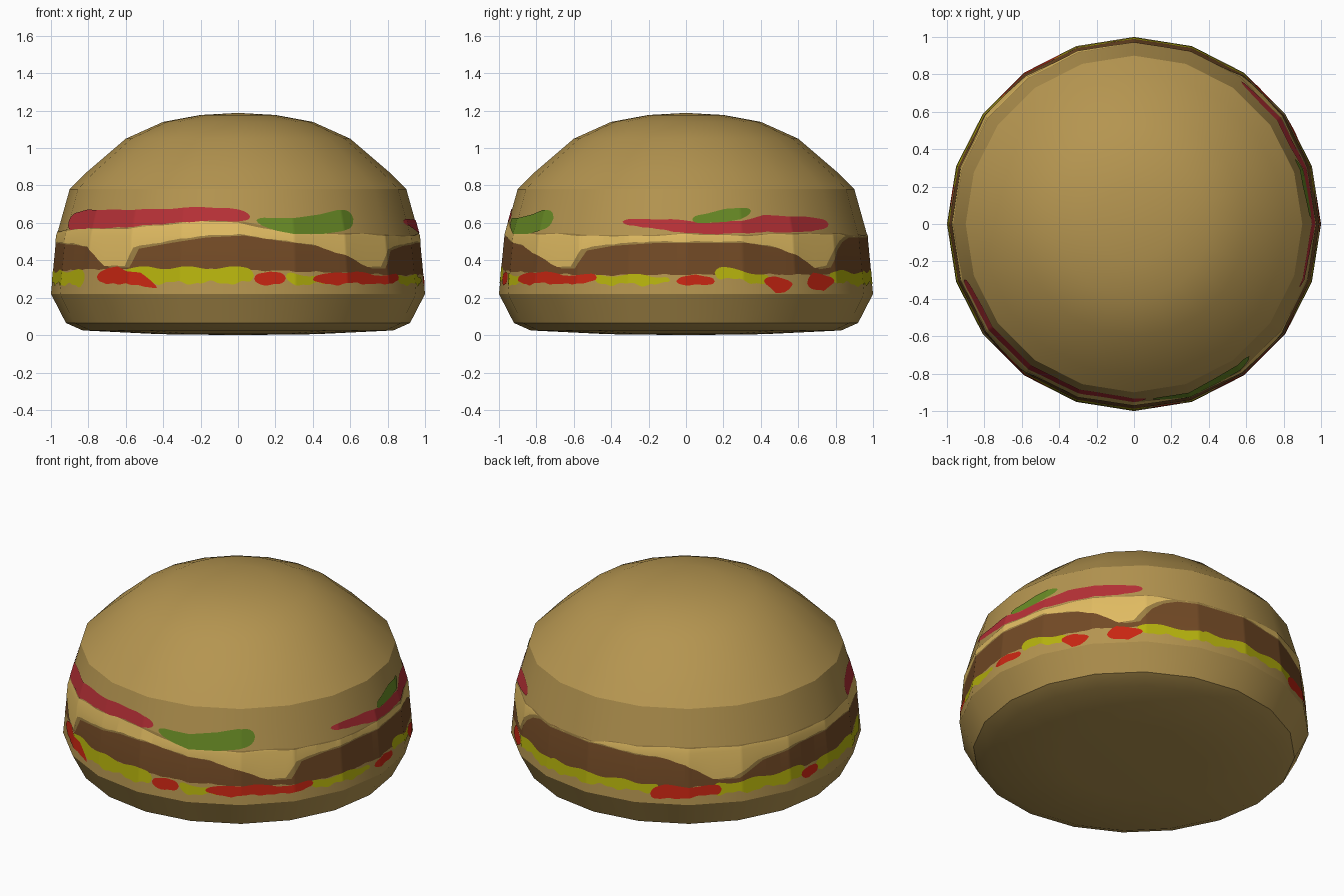
import bpy, bmesh, math

SIDES = 20
STEP = 360 / SIDES
BEND = 0.53  # height where the two bun halves meet


def material(name, rgb):
    m = bpy.data.materials.new(name)
    m.diffuse_color = (*rgb, 1)
    return m


BUN = material("bun tan", (0.46, 0.30, 0.08))
CHEESE = material("cheese yellow", (0.75, 0.50, 0.122))
SHADE = material("cheese edge tan", (0.33, 0.21, 0.055))
PATTY = material("patty brown", (0.171, 0.069, 0.019))
TOMATO = material("tomato red", (0.47, 0.03, 0.037))
PICKLE = material("pickle green", (0.135, 0.25, 0.018))
LETTUCE = material("lettuce lime", (0.475, 0.455, 0.004))
SAUCE = material("sauce red", (0.58, 0.019, 0.006))

LOWER = [(0, 0), (0.42, 0.005), (0.83, 0.025), (0.92, 0.065), (1.0, 0.22), (0.97, BEND)]
UPPER = [(0.97, BEND), (0.90, 0.78), (0.81, 0.87), (0.60, 1.05), (0.40, 1.14),
         (0.20, 1.177), (0, 1.188)]
WALL = [(0.22, 1.0), (BEND, 0.97), (0.78, 0.90)]


def lerp(keys, t):
    """Linear interpolation through (t, value) keys."""
    if t <= keys[0][0]:
        return keys[0][1]
    for (a, va), (b, vb) in zip(keys, keys[1:]):
        if t <= b:
            return va + (vb - va) * (t - a) / (b - a)
    return keys[-1][1]


def point(deg, r, z):
    """Angle is measured from the front (-y) towards the right (+x)."""
    a = math.radians(deg)
    return (r * math.sin(a), -r * math.cos(a), z)


def surface(deg, z, lift):
    """Point on the flat-sided bun wall."""
    r = lerp(WALL, z) + lift
    half = math.radians(STEP / 2)
    return point(deg, r * math.cos(half) / math.cos(math.radians(deg % STEP) - half), z)


def grid_object(name, columns, mat):
    """Skin neighbouring columns of points with outward quads."""
    bm = bmesh.new()
    vs = [[bm.verts.new(p) for p in col] for col in columns]
    for a, b in zip(vs, vs[1:]):
        for i in range(len(a) - 1):
            bm.faces.new((a[i], b[i], b[i + 1], a[i + 1]))
    bmesh.ops.remove_doubles(bm, verts=bm.verts, dist=1e-5)
    bmesh.ops.dissolve_degenerate(bm, edges=bm.edges, dist=1e-5)
    me = bpy.data.meshes.new(name)
    bm.to_mesh(me)
    bm.free()
    me.materials.append(mat)
    me.shade_smooth()
    me.set_sharp_from_angle(angle=math.radians(25))
    ob = bpy.data.objects.new(name, me)
    bpy.context.scene.collection.objects.link(ob)
    return ob


def lathe(name, profile, mat):
    grid_object(name, [[point(i * STEP, r, z) for r, z in profile]
                       for i in range(SIDES + 1)], mat)


def strip(name, keys, mat, lift, wobble=0.0, ends=2.5):
    """Painted band on the wall; keys are (angle, low z, high z)."""
    lows = [(k[0], k[1]) for k in keys]
    highs = [(k[0], k[2]) for k in keys]
    start, stop = keys[0][0], keys[-1][0]
    cols = []
    for i in range((stop - start) * 2 + 1):
        d = start + i / 2
        lo, hi = lerp(lows, d), lerp(highs, d)
        lo += wobble * math.sin(d * 0.55) + wobble * 0.5 * math.sin(d * 1.3)
        hi += wobble * math.sin(d * 0.42 + 2)
        if ends:  # rounded tips
            t = min(1, (d - start) / ends, (stop - d) / ends)
            f = math.sqrt(max(0, 1 - (1 - t) ** 2))
            mid, h = (lo + hi) / 2, (hi - lo) / 2 * f
            lo, hi = mid - h, mid + h
        hi = max(lo, hi)
        cols.append([surface(d, z, lift) for z in (lo, min(max(BEND, lo), hi), hi)])
    grid_object(name, cols, mat)


# Bun halves
lathe("bun_bottom", LOWER, BUN)
lathe("bun_top", UPPER, BUN)

# Patty ring
strip("patty", [(-90, 0.335, 0.53), (-45, 0.355, 0.53), (0, 0.35, 0.54), (60, 0.32, 0.525),
                (110, 0.325, 0.53), (165, 0.32, 0.535), (270, 0.335, 0.53)],
      PATTY, 0.001, 0.003, 0)

# Cheese slice with four melted corners
cheese = [(-85, .50, .55), (-66, .49, .565), (-56, .475, .57), (-47, .37, .565), (-38, .37, .57),
          (-35, .47, .575), (-24, .50, .59), (-12, .53, .61), (0, .54, .60), (12, .51, .56),
          (24, .485, .54), (37, .42, .54), (45, .365, .54), (51, .365, .535), (55, .46, .53),
          (64, .485, .53), (78, .50, .53), (90, .50, .54), (108, .50, .53), (120, .47, .54),
          (128, .42, .54), (135, .36, .54), (140, .37, .54), (144, .46, .54), (148, .505, .54),
          (153, .53, .53), (181, .53, .53), (186, .525, .55), (205, .505, .56), (215, .46, .56),
          (224, .37, .555), (231, .37, .555), (240, .45, .55), (255, .49, .55), (275, .50, .55)]
strip("cheese_edge", [(a + 2, lo - 0.008, hi + 0.006) for a, lo, hi in cheese],
      SHADE, 0.002, 0, 0)
strip("cheese", cheese, CHEESE, 0.003, 0.002, 0)

# Tomato slices
strip("tomato_front", [(-72, .56, .65), (-60, .57, .67), (-40, .575, .67), (-25, .595, .675),
                       (-12, .61, .685), (-4, .61, .68), (4, .605, .66)], TOMATO, 0.004, 0.002, 4)
strip("tomato_right", [(69, .59, .62), (78, .575, .62), (85, .555, .62), (96, .54, .60),
                       (108, .545, .61), (116, .55, .64), (130, .55, .635), (143, .57, .62)],
      TOMATO, 0.004, 0.002, 3)

# Pickle slices
strip("pickle_front", [(6, .595, .63), (12, .56, .625), (18, .54, .625), (28, .54, .645),
                       (35, .555, .67), (41, .58, .665)], PICKLE, 0.005, 0, 3)
strip("pickle_right", [(92, .60, .635), (97, .60, .65), (103, .605, .675), (108, .62, .68),
                       (112, .65, .68)], PICKLE, 0.005, 0, 2)

# Lettuce pieces: start, end, low, high at the start, low, high at the end
for n, (a, b, l0, h0, l1, h1) in enumerate([
        (-96, -56, .28, .34, .265, .345), (-39, 5, .28, .36, .28, .36),
        (15, 29, .275, .335, .27, .31), (60, 80, .275, .32, .27, .32),
        (66, 85, .28, .32, .27, .315), (99, 117, .31, .365, .27, .32),
        (141, 165, .29, .345, .26, .33), (163, 206, .27, .34, .29, .34),
        (224, 259, .275, .34, .275, .35)]):
    strip(f"lettuce_{n + 1}", [(a, l0, h0), (b, l1, h1)], LETTUCE, 0.002, 0.008)

# Sauce drips
sauce = [
    [(-50, .30, .33), (-46, .275, .35), (-41, .27, .37), (-37, .28, .345), (-32, .26, .33),
     (-26, .25, .265)],
    [(5, .275, .33), (10, .27, .34), (15, .275, .325)],
    [(24, .28, .315), (33, .27, .335), (40, .28, .34), (48, .27, .32), (61, .285, .325)],
    [(87, .275, .30), (93, .265, .325), (99, .27, .31)],
    [(115, .275, .305), (119, .225, .31), (122, .23, .30), (125, .265, .29)],
    [(131, .25, .30), (134, .25, .33), (138, .235, .325), (143, .275, .31)],
    [(203, .25, .31), (208, .25, .335), (216, .265, .33), (227, .28, .33)],
    [(257, .265, .31), (261, .26, .325), (265, .27, .32)]]
for n, keys in enumerate(sauce):
    strip(f"sauce_{n + 1}", keys, SAUCE, 0.003, 0.004, 2)
